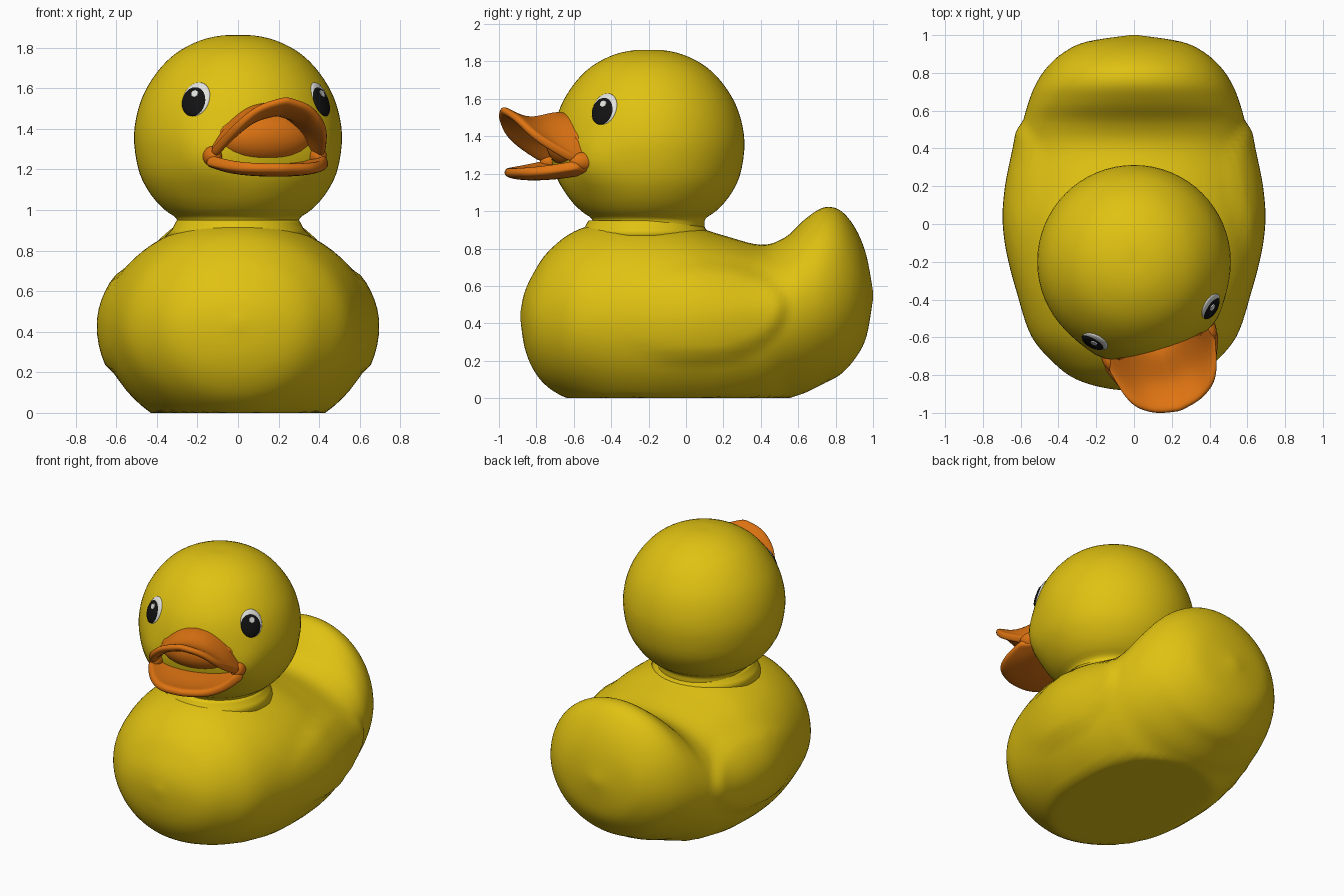
import bpy, bmesh, math
from mathutils import Matrix, Vector

if "Cube" in bpy.data.objects:
    bpy.data.objects.remove(bpy.data.objects["Cube"], do_unlink=True)


def material(name, rgb):
    m = bpy.data.materials.new(name)
    m.use_nodes = True
    m.diffuse_color = (*rgb, 1)
    bsdf = m.node_tree.nodes["Principled BSDF"]
    bsdf.inputs["Base Color"].default_value = (*rgb, 1)
    bsdf.inputs["Roughness"].default_value = 0.5
    return m


YELLOW = material("duck yellow", (0.75, 0.54, 0.006))
ORANGE = material("beak orange", (0.74, 0.175, 0.006))
BLACK = material("eye black", (0.006, 0.006, 0.006))
WHITE = material("eye white", (0.75, 0.75, 0.72))

# The head is turned towards the model's left
HEAD = Matrix.Translation((0, -0.2, 0)) @ Matrix.Rotation(math.radians(17), 4, "Z")


def finish(name, bm, mat, matrix=None):
    bmesh.ops.recalc_face_normals(bm, faces=bm.faces)
    me = bpy.data.meshes.new(name)
    bm.to_mesh(me)
    bm.free()
    me.materials.append(mat)
    me.shade_smooth()
    ob = bpy.data.objects.new(name, me)
    bpy.context.collection.objects.link(ob)
    if matrix:
        ob.matrix_world = matrix
    return ob


def spline(pts, steps):
    """Smooth curve through tuples of any length."""
    out = []
    for i in range(len(pts) - 1):
        a, b, c, d = (pts[max(i - 1, 0)], pts[i], pts[i + 1], pts[min(i + 2, len(pts) - 1)])
        for k in range(steps):
            t = k / steps
            out.append([0.5 * (2 * q + (r - p) * t + (2 * p - 5 * q + 4 * r - s) * t * t
                               + (3 * q - p - 3 * r + s) * t ** 3)
                        for p, q, r, s in zip(a, b, c, d)])
    return out + [list(pts[-1])]


def loft(rings, closed=True, caps=True):
    bm = bmesh.new()
    rows = [[bm.verts.new(p) for p in ring] for ring in rings]
    n = len(rows[0])
    for a, b in zip(rows, rows[1:]):
        for i in range(n if closed else n - 1):
            j = (i + 1) % n
            bm.faces.new((a[i], a[j], b[j], b[i]))
    if caps:
        bm.faces.new(rows[0])
        bm.faces.new(rows[-1])
    return bm


def smoothstep(a, b, x):
    t = min(max((x - a) / (b - a), 0), 1)
    return t * t * (3 - 2 * t)


# Body: cross-sections along y as (y, bottom, top, half width, widest height)
STATIONS = [
    (-0.885, 0.42, 0.46, 0.02, 0.44), (-0.865, 0.28, 0.56, 0.17, 0.43),
    (-0.82, 0.16, 0.66, 0.31, 0.42), (-0.74, 0.06, 0.78, 0.42, 0.42),
    (-0.6, -0.02, 0.89, 0.54, 0.42), (-0.4, -0.1, 0.95, 0.61, 0.43),
    (-0.2, -0.13, 0.955, 0.655, 0.43), (0, -0.13, 0.93, 0.67, 0.43),
    (0.2, -0.12, 0.87, 0.655, 0.43), (0.4, -0.08, 0.82, 0.615, 0.44),
    (0.53, -0.01, 0.86, 0.59, 0.46), (0.64, 0.03, 0.96, 0.56, 0.49),
    (0.74, 0.08, 1.02, 0.52, 0.52), (0.83, 0.13, 1.0, 0.46, 0.54),
    (0.91, 0.22, 0.90, 0.37, 0.55), (0.965, 0.33, 0.76, 0.25, 0.55),
    (1.0, 0.53, 0.57, 0.02, 0.55)]
rings = []
for y, bot, top, w, zc in spline(STATIONS, 5):
    ring = []
    for k in range(72):
        a = 2 * math.pi * k / 72
        c, s = math.cos(a), math.sin(a)
        x, z = w * c, zc + s * ((top - zc) if s > 0 else (zc - bot))
        # Raised wing on each flank, fading out towards the front
        d = ((y - 0.08) / 0.46) ** 2 + ((z - 0.45 - 0.06 * y) / 0.26) ** 2
        bulge = 0.028 * (1 - smoothstep(0.75, 1.1, d)) * smoothstep(-0.4, 0.1, y)
        x += math.copysign(bulge, c) if abs(c) > 0.3 else 0
        ring.append((x, y, max(z, 0)))
    rings.append(ring)
finish("body", loft(rings), YELLOW)

# Head and neck: turned profile (radius, height) with cheeks beside the beak
PROFILE = [(0.29, 0.84), (0.30, 0.92), (0.305, 0.96), (0.36, 1.0), (0.425, 1.07), (0.485, 1.18),
           (0.512, 1.33), (0.503, 1.45), (0.47, 1.56), (0.42, 1.65), (0.355, 1.73),
           (0.28, 1.79), (0.18, 1.838), (0.08, 1.86), (0.005, 1.862)]
rings = []
for r, z in spline(PROFILE, 3):
    ring = []
    for k in range(64):
        a = 2 * math.pi * k / 64
        p = Vector((r * math.cos(a), r * math.sin(a), z))
        for s in (-1, 1):
            d = (p - Vector((0.29 * s, -0.41, 1.25))).length
            p.xy *= 1 + 0.06 * math.exp(-(d / 0.13) ** 2)
        ring.append(p)
    rings.append(ring)
finish("head", loft(rings), YELLOW, HEAD)

# Neck collar
rings = [[(r * math.cos(k * math.pi / 24), r * math.sin(k * math.pi / 24) - 0.22, z)
          for k in range(48)] for r, z in [(0.36, 0.87), (0.325, 0.905), (0.31, 0.935), (0.30, 0.95)]]
finish("neck_collar", loft(rings), YELLOW)


# Beak halves: arcs from centre to corner as (side, forward, height)
def bill(name, arcs, thickness):
    rows = []
    for arc in arcs:
        half = spline(arc, 3)
        full = [(-u, -f, z) for u, f, z in reversed(half[1:])] + [(u, -f, z) for u, f, z in half]
        rows.append(full)
    ob = finish(name, loft(rows, closed=False, caps=False), ORANGE, HEAD)
    # Make the sheet normals face upwards before thickening
    if sum(p.normal.z for p in ob.data.polygons) < 0:
        ob.data.flip_normals()
    sol = ob.modifiers.new("thickness", "SOLIDIFY")
    sol.thickness, sol.offset = thickness, -1
    sub = ob.modifiers.new("round", "SUBSURF")
    sub.levels = sub.render_levels = 2


bill("upper_bill", [
    [(0, 0.45, 1.53), (0.1, 0.43, 1.51), (0.2, 0.41, 1.43), (0.27, 0.40, 1.29)],
    [(0, 0.54, 1.535), (0.1, 0.52, 1.50), (0.21, 0.48, 1.41), (0.285, 0.43, 1.29)],
    [(0, 0.66, 1.495), (0.13, 0.63, 1.46), (0.23, 0.58, 1.38), (0.29, 0.47, 1.29)],
    [(0, 0.76, 1.535), (0.13, 0.73, 1.495), (0.235, 0.66, 1.40), (0.295, 0.49, 1.29)],
    [(0, 0.815, 1.57), (0.14, 0.785, 1.525), (0.245, 0.70, 1.42), (0.30, 0.50, 1.29)]], 0.045)
bill("lower_bill", [
    [(0, 0.42, 1.24), (0.1, 0.41, 1.24), (0.2, 0.39, 1.25), (0.26, 0.38, 1.27)],
    [(0, 0.60, 1.215), (0.11, 0.58, 1.22), (0.2, 0.52, 1.235), (0.28, 0.44, 1.27)],
    [(0, 0.73, 1.22), (0.13, 0.70, 1.225), (0.22, 0.62, 1.24), (0.29, 0.47, 1.27)],
    [(0, 0.785, 1.24), (0.14, 0.755, 1.24), (0.235, 0.65, 1.25), (0.30, 0.49, 1.275)]], 0.055)


def ellipsoid(name, matrix, radii, mat, segments=32):
    bm = bmesh.new()
    bmesh.ops.create_uvsphere(bm, u_segments=segments, v_segments=segments // 2, radius=1)
    bmesh.ops.scale(bm, vec=radii, verts=bm.verts)
    return finish(name, bm, mat, matrix)


# Mouth lining and rounded mouth corners
ellipsoid("mouth_lining", HEAD @ Matrix.Translation((0, -0.43, 1.36)), (0.25, 0.12, 0.13), ORANGE)
for side, s in (("left", 1), ("right", -1)):
    ellipsoid(side + "_mouth_corner", HEAD @ Matrix.Translation((0.27 * s, -0.45, 1.265)),
              (0.045, 0.075, 0.05), ORANGE, 20)

    # Eye: white oval, black pupil set low to one side, small highlight
    az, el = math.radians(43) * s, math.radians(21)
    n = Vector((math.sin(az) * math.cos(el), -math.cos(az) * math.cos(el), math.sin(el)))
    right = Vector((0, 0, 1)).cross(n).normalized()
    up = n.cross(right)
    frame = Matrix((right, up, n)).transposed().to_4x4()
    frame.translation = (0.468 * math.sin(az), -0.468 * math.cos(az), 1.545)
    frame = HEAD @ frame
    ellipsoid(side + "_eye_white", frame, (0.074, 0.09, 0.018), WHITE)
    ellipsoid(side + "_pupil", frame @ Matrix.Translation((-0.006, -0.01, 0.003)),
              (0.068, 0.08, 0.021), BLACK)
    bm = bmesh.new()
    bmesh.ops.create_cone(bm, cap_ends=True, segments=6, radius1=0.022, radius2=0.02, depth=0.008)
    glint = finish(side + "_eye_highlight", bm, WHITE,
                   frame @ Matrix.Translation((-0.002, 0.022, 0.021)))
    glint.data.shade_flat()
